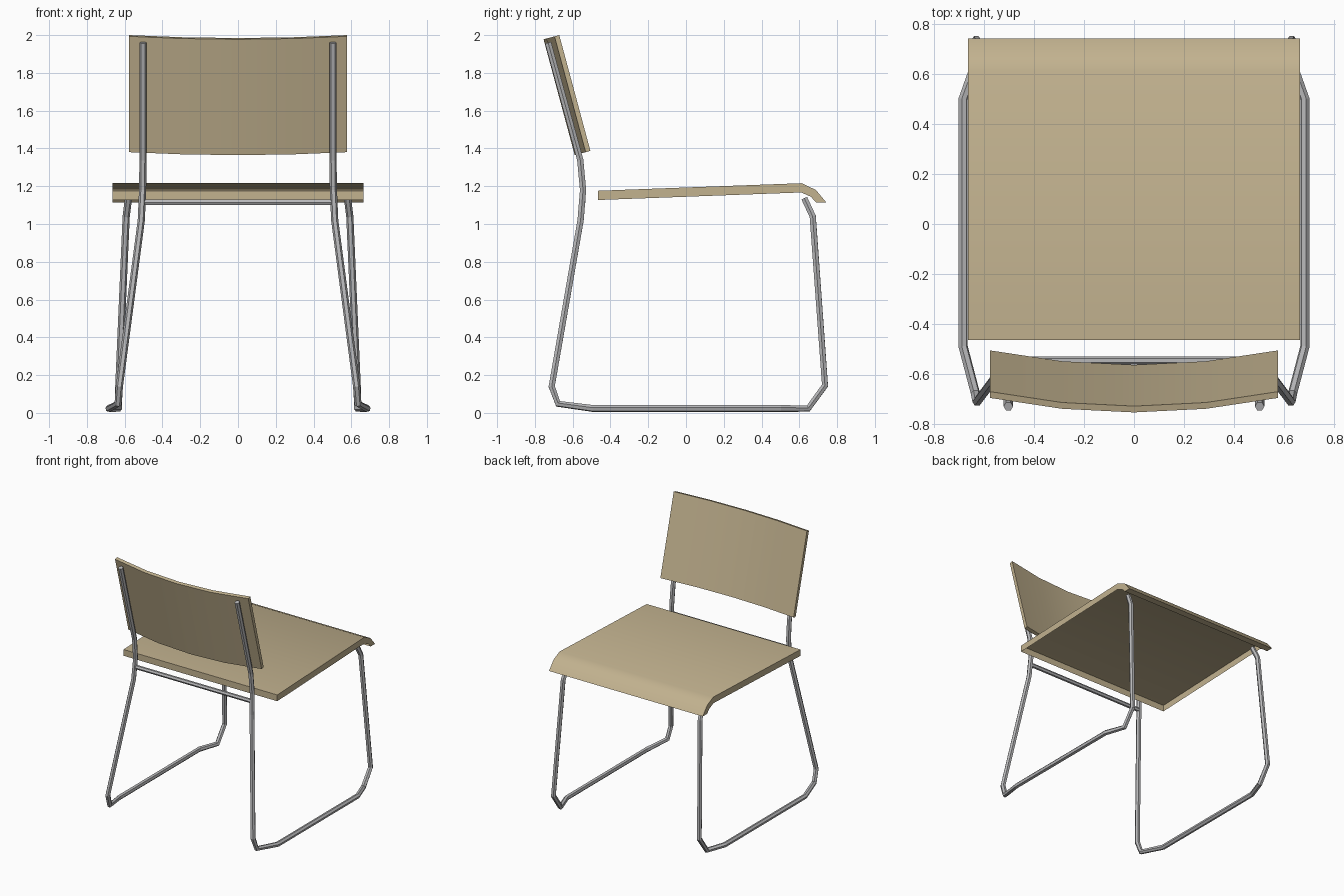
import bpy

if "Cube" in bpy.data.objects:
    bpy.data.objects.remove(bpy.data.objects["Cube"])

def material(name, rgb):
    m = bpy.data.materials.new(name)
    m.diffuse_color = (*rgb, 1)
    m.use_nodes = True
    m.node_tree.nodes["Principled BSDF"].inputs["Base Color"].default_value = m.diffuse_color
    return m

wood = material("tan_wood", (0.54, 0.445, 0.275))
steel = material("grey_steel", (0.48, 0.48, 0.49))

def mesh_object(name, verts, faces, mat):
    me = bpy.data.meshes.new(name)
    me.from_pydata(verts, [], faces)
    me.materials.append(mat)
    ob = bpy.data.objects.new(name, me)
    bpy.context.collection.objects.link(ob)
    return ob

def tube(name, points, radius):
    cu = bpy.data.curves.new(name, 'CURVE')
    cu.dimensions = '3D'
    cu.bevel_depth = radius
    cu.bevel_resolution = 1
    cu.use_fill_caps = True
    sp = cu.splines.new('POLY')
    sp.points.add(len(points) - 1)
    for p, co in zip(sp.points, points):
        p.co = (*co, 1)
    sp.use_smooth = False
    cu.materials.append(steel)
    ob = bpy.data.objects.new(name, cu)
    bpy.context.collection.objects.link(ob)
    return ob

# Seat: side profile swept across x, hollow underneath
profile = [(-0.465, 1.176), (0.612, 1.216), (0.688, 1.18), (0.743, 1.114),
           (0.69, 1.114), (0.66, 1.145), (0.61, 1.167), (-0.465, 1.127)]
n = len(profile)
verts = [(x, y, z) for x in (-0.665, 0.665) for y, z in profile]
open_strips = (4, 5, 6)
faces = [(i, n + i, n + (i + 1) % n, (i + 1) % n)
         for i in range(n) if i not in open_strips]
# side caps as quads between top and bottom lines
for o in (0, n):
    for i in range(3):
        q = (o + i, o + n - 1 - i, o + n - 2 - i, o + i + 1)
        faces.append(q if o else q[::-1])
seat = mesh_object("seat", verts, faces, wood)

# Backrest: leaning panel, bowed backwards
verts, faces = [], []
cols = 4
for i in range(cols + 1):
    t = -1 + 2 * i / cols
    d = 0.06 * (1 - t * t)
    for y, z, off in ((-0.506, 1.387, 0), (-0.671, 2.0, 0),
                      (-0.671, 2.0, 0.026), (-0.506, 1.387, 0.026)):
        s = d + off
        verts.append((0.576 * t, y - 0.966 * s, z - 0.26 * s))
for i in range(cols):
    a, b = 4 * i, 4 * i + 4
    for j in range(4):
        k = (j + 1) % 4
        faces.append((a + j, b + j, b + k, a + k))
faces += [(0, 1, 2, 3), tuple(4 * cols + j for j in (3, 2, 1, 0))]
back = mesh_object("backrest", verts, faces, wood)

# Consistent normals and soft bends
for ob in (seat, back):
    bpy.ops.object.select_all(action='DESELECT')
    ob.select_set(True)
    bpy.context.view_layer.objects.active = ob
    bpy.ops.object.mode_set(mode='EDIT')
    bpy.ops.mesh.select_all(action='SELECT')
    bpy.ops.mesh.normals_make_consistent(inside=False)
    bpy.ops.object.mode_set(mode='OBJECT')
    bpy.ops.object.shade_smooth_by_angle(angle=0.6)

# Sled frame: one bent tube per side, mirrored
path = [(0.503, -0.730, 1.96), (0.503, -0.560, 1.34), (0.505, -0.545, 1.18),
        (0.512, -0.558, 1.02), (0.628, -0.711, 0.14), (0.635, -0.677, 0.048),
        (0.684, -0.49, 0.023), (0.684, 0.5, 0.023), (0.632, 0.647, 0.023),
        (0.631, 0.736, 0.145), (0.592, 0.671, 1.04), (0.58, 0.627, 1.135)]
for side, s in (("right", 1), ("left", -1)):
    tube(f"{side}_frame", [(s * x, y, z) for x, y, z in path], 0.019)

# Rear crossbar below the seat
tube("rear_crossbar", [(-0.507, -0.547, 1.115), (0.507, -0.547, 1.115)], 0.016)
